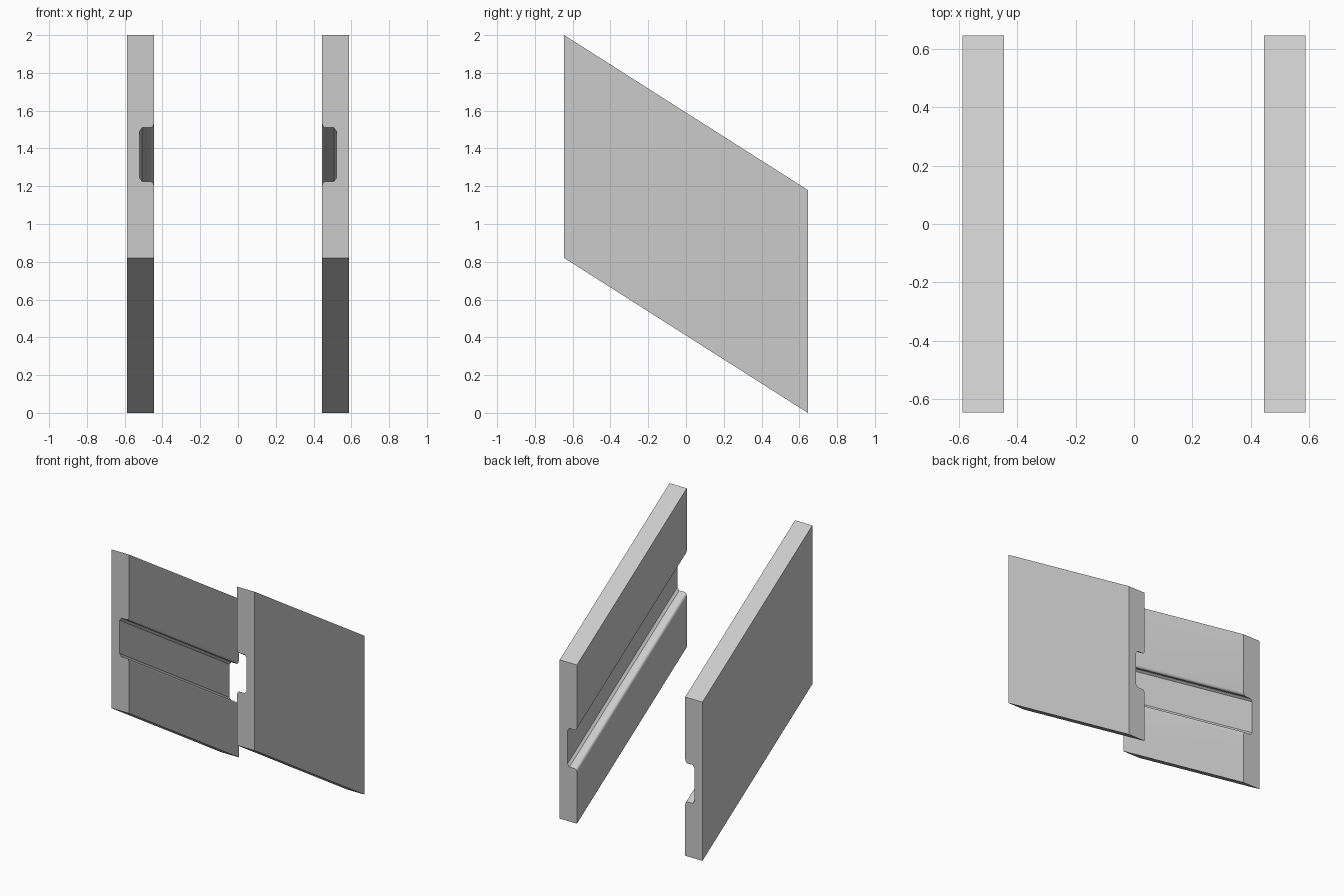
import bpy, bmesh, math

cube = bpy.data.objects.get("Cube")
if cube:
    bpy.data.objects.remove(cube, do_unlink=True)

grey = bpy.data.materials.new("light_grey")
grey.use_nodes = True
colour = (0.6, 0.6, 0.6, 1)
grey.diffuse_color = colour
grey.node_tree.nodes["Principled BSDF"].inputs["Base Color"].default_value = colour

HALF_DEPTH, DROP, HEIGHT = 0.645, 0.82, 1.18
OUTER, INNER, FLOOR = 0.587, 0.445, 0.522
MID, HALF_SLOT = 0.548, 0.143          # slot centre and half height
ROUND_X, ROUND_Z = 0.018, 0.027        # rounded slot mouth
FILLET_X, FILLET_Z = 0.015, 0.02       # softened slot floor corner
STEPS = 4


def half_slot():
    """Slot outline from the mouth to the floor, as (x, offset from slot centre)."""
    pts = []
    for i in range(STEPS + 1):
        a = math.pi / 2 * i / STEPS
        pts.append((INNER + ROUND_X * (1 - math.cos(a)),
                    HALF_SLOT + ROUND_Z * (1 - math.sin(a))))
    pts.append((FLOOR - FILLET_X, HALF_SLOT))
    pts.append((FLOOR, HALF_SLOT - FILLET_Z))
    return pts


def panel(name, side):
    """Slotted section swept backward and down along the slope."""
    lower = [(x, MID - z) for x, z in half_slot()]
    upper = [(x, MID + z) for x, z in reversed(half_slot())]
    section = [(OUTER, 0), (INNER, 0)] + lower + upper + [(INNER, HEIGHT), (OUTER, HEIGHT)]
    bm = bmesh.new()
    front = bm.faces.new([bm.verts.new((side * x, -HALF_DEPTH, z + DROP))
                          for x, z in section])
    sweep = bmesh.ops.extrude_face_region(bm, geom=[front], use_keep_orig=True)
    moved = [g for g in sweep["geom"] if isinstance(g, bmesh.types.BMVert)]
    bmesh.ops.translate(bm, verts=moved, vec=(0, 2 * HALF_DEPTH, -DROP))
    bmesh.ops.recalc_face_normals(bm, faces=bm.faces)
    mesh = bpy.data.meshes.new(name)
    bm.to_mesh(mesh)
    bm.free()
    mesh.materials.append(grey)
    obj = bpy.data.objects.new(name, mesh)
    bpy.context.collection.objects.link(obj)
    bpy.ops.object.select_all(action="DESELECT")
    obj.select_set(True)
    bpy.context.view_layer.objects.active = obj
    bpy.ops.object.shade_smooth_by_angle(angle=math.radians(30))


panel("left_slotted_panel", 1)
panel("right_slotted_panel", -1)
